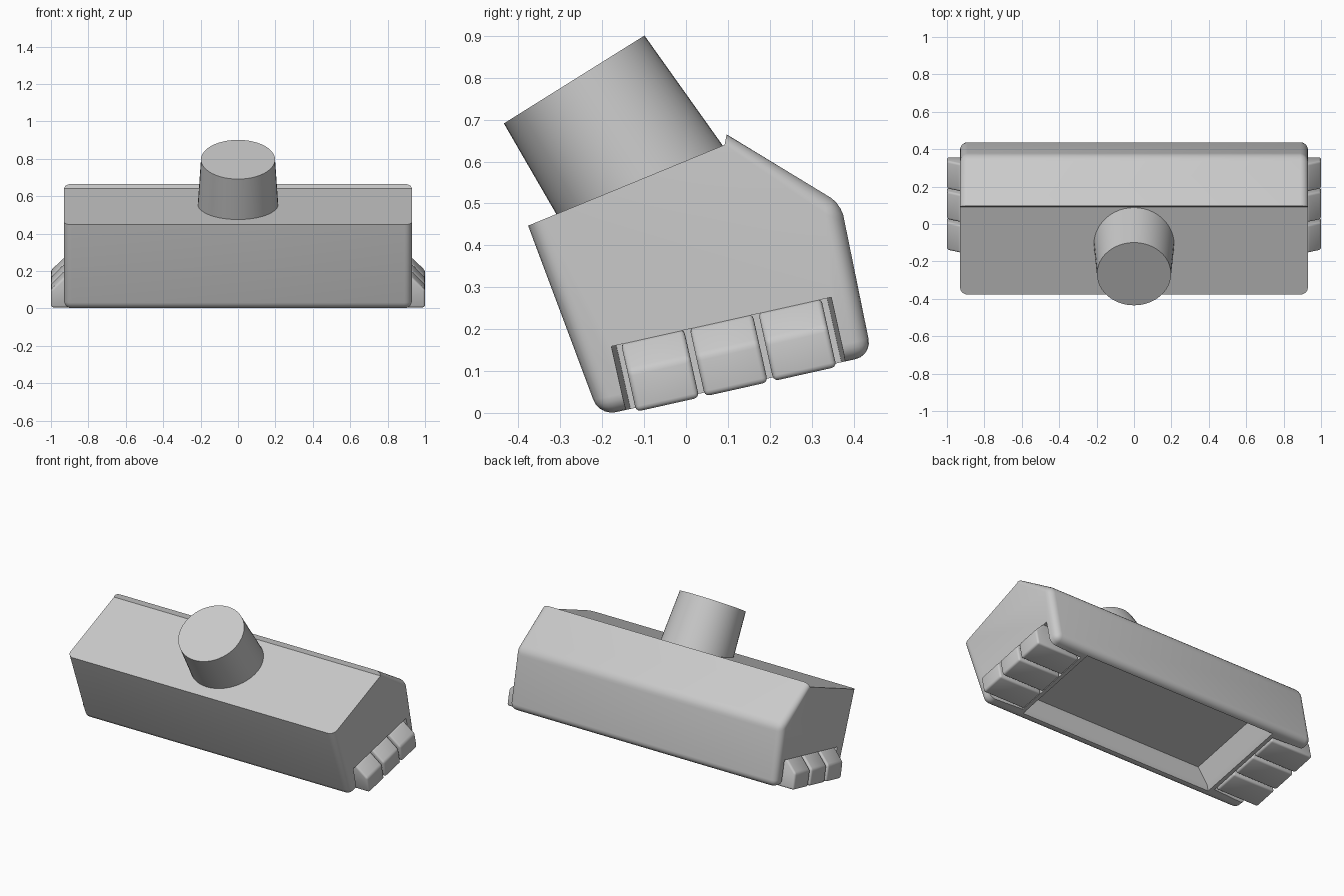
import bpy, bmesh, math
from mathutils import Vector, Matrix

old = bpy.data.objects.get("Cube")
if old:
    bpy.data.objects.remove(old, do_unlink=True)

grey = bpy.data.materials.new("plain grey")
grey.use_nodes = True
COLOUR = (0.59, 0.59, 0.59, 1)
grey.diffuse_color = COLOUR
grey.node_tree.nodes["Principled BSDF"].inputs["Base Color"].default_value = COLOUR

# Tilted frame of the sole: x across, y along the sole, z away from it
SOLE = Matrix.Translation((0, 0.1, 0.06)) @ Matrix.Rotation(math.radians(12.6), 4, 'X')


def finish(bm, name):
    bmesh.ops.recalc_face_normals(bm, faces=bm.faces)
    mesh = bpy.data.meshes.new(name)
    bm.to_mesh(mesh)
    bm.free()
    ob = bpy.data.objects.new(name, mesh)
    bpy.context.collection.objects.link(ob)
    mesh.materials.append(grey)
    return ob


def select(ob):
    bpy.ops.object.select_all(action='DESELECT')
    ob.select_set(True)
    bpy.context.view_layer.objects.active = ob


def smooth(ob):
    select(ob)
    bpy.ops.object.shade_smooth_by_angle(angle=math.radians(30))


def loft(bm, *rings):
    """Solid through a series of rings of points."""
    loops = [[bm.verts.new(p) for p in ring] for ring in rings]
    bm.faces.new(loops[0])
    bm.faces.new(loops[-1][::-1])
    for a, b in zip(loops, loops[1:]):
        for i in range(len(a)):
            j = (i + 1) % len(a)
            bm.faces.new((a[i], b[i], b[j], a[j]))
    bmesh.ops.recalc_face_normals(bm, faces=bm.faces)


def cut(body, cutter):
    mod = body.modifiers.new("cut", 'BOOLEAN')
    mod.operation = 'DIFFERENCE'
    mod.solver = 'EXACT'
    mod.object = cutter
    select(body)
    bpy.ops.object.modifier_apply(modifier=mod.name)
    bpy.data.objects.remove(cutter, do_unlink=True)


# Body: side profile extruded across, rounded except around the sloping top
profile = [(-0.377, 0.447), (0.092, 0.64), (0.097, 0.665),
           (0.37, 0.499), (0.444, 0.137), (-0.207, -0.007)]
bm = bmesh.new()
loft(bm, *[[(x, y, z) for y, z in profile] for x in (-0.93, 0.93)])
sharp = [Vector(p) for p in profile[:3]]


def is_sharp(v):
    return any((v.co.yz - p).length < 1e-4 for p in sharp)


edges = [e for e in bm.edges if not all(is_sharp(v) for v in e.verts)]
bmesh.ops.bevel(bm, geom=edges, offset=0.04, segments=5, profile=0.5, affect='EDGES')
body = finish(bm, "nozzle_body")


# Open end pockets that hold the side blocks, narrowing inwards
def pocket(x, front, back):
    return [SOLE @ Vector((x, u, n)) for u, n in
            ((front, -0.2), (back, -0.2), (back, 0.157), (front, 0.157))]


for side in (-1, 1):
    bm = bmesh.new()
    loft(bm, pocket(side * 0.7, -0.238, 0.278), pocket(side * 0.93, -0.25, 0.288),
         pocket(side * 1.2, -0.25, 0.288))
    cut(body, finish(bm, "pocket_cutter"))


# Suction recess in the sole, with a flared lip, straight long walls and sloping ends
def rectangle(x, front, back, n):
    return [SOLE @ Vector(p) for p in ((-x, front, n), (x, front, n),
                                       (x, back, n), (-x, back, n))]


bm = bmesh.new()
loft(bm, rectangle(0.69, -0.28, 0.32, -0.02),
     rectangle(0.67, -0.26, 0.3, 0.01),
     rectangle(0.66, -0.25, 0.288, 0.03),
     rectangle(0.61, -0.245, 0.283, 0.135))
cut(body, finish(bm, "recess_cutter"))
smooth(body)

# Three chamfered blocks at each end
section = [(0.705, -0.008), (1, -0.008), (1, 0.09), (0.93, 0.16), (0.705, 0.16)]
for side, label in ((-1, "right"), (1, "left")):
    for i in range(3):
        mid = 0.019 + (i - 1) * 0.168
        bm = bmesh.new()
        loft(bm, *[[SOLE @ Vector((side * x, mid + half, n)) for x, n in section]
                   for half in (-0.077, 0.077)])
        bmesh.ops.bevel(bm, geom=bm.edges[:], offset=0.012, segments=3,
                        profile=0.5, affect='EDGES')
        smooth(finish(bm, f"{label}_side_block_{i + 1}"))


# Slightly tapered neck leaning forward
def circle(centre, radius, tilt, count=48):
    place = Matrix.Translation(centre) @ Matrix.Rotation(math.radians(tilt), 4, 'X')
    turns = [2 * math.pi * i / count for i in range(count)]
    return [place @ Vector((radius * math.cos(t), radius * math.sin(t), 0)) for t in turns]


bm = bmesh.new()
loft(bm, circle((0, -0.11, 0.555), 0.215, 22.4), circle((0, -0.267, 0.796), 0.198, 32))
smooth(finish(bm, "neck"))
